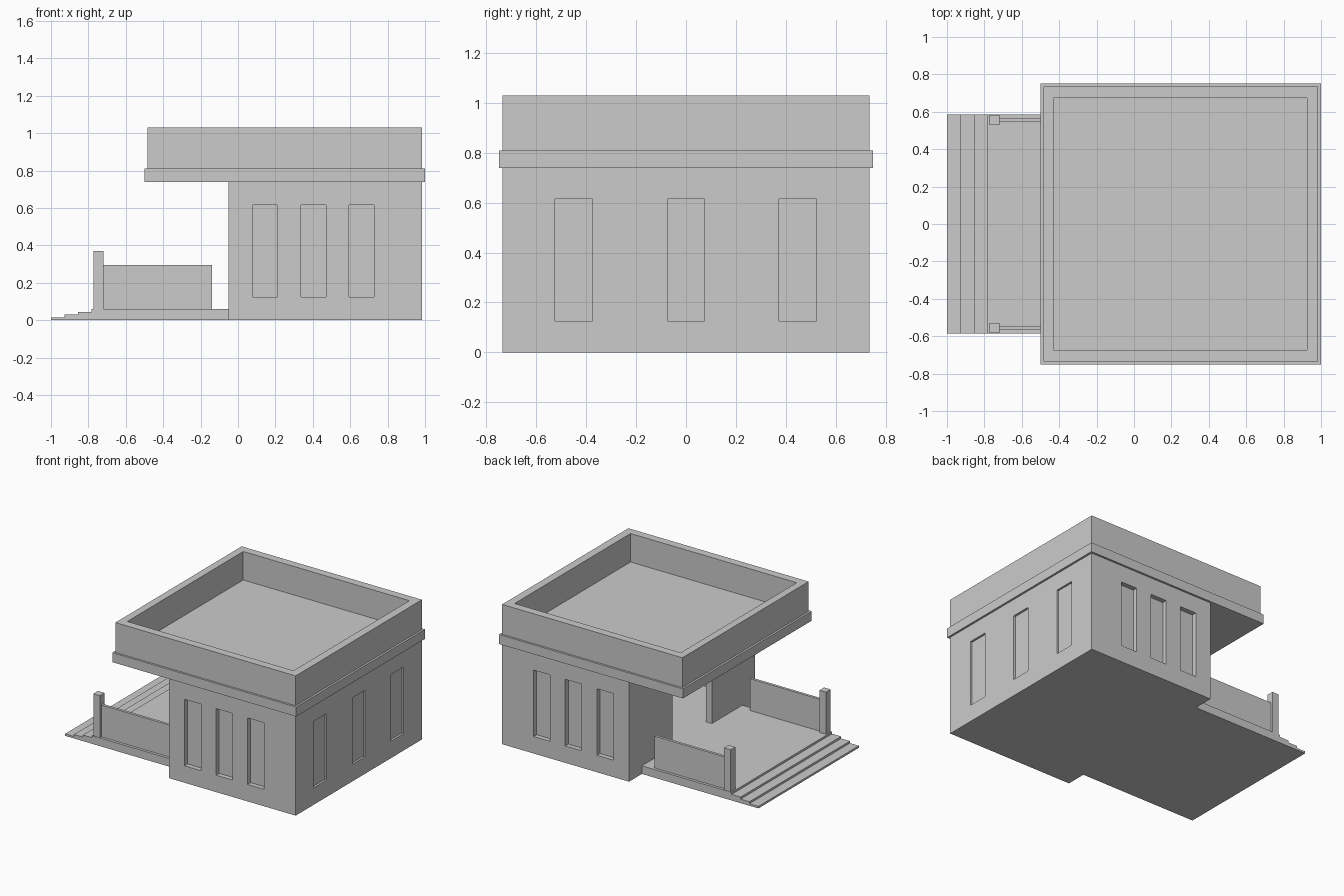
import bpy

if "Cube" in bpy.data.objects:
    bpy.data.objects.remove(bpy.data.objects["Cube"])


def box(name, x0, x1, y0, y1, z0, z1):
    """Axis-aligned box from its limits."""
    bpy.ops.mesh.primitive_cube_add(size=1, location=((x0 + x1) / 2, (y0 + y1) / 2, (z0 + z1) / 2))
    ob = bpy.context.object
    ob.name = name
    ob.scale = (x1 - x0, y1 - y0, z1 - z0)
    bpy.ops.object.transform_apply(location=False, rotation=False, scale=True)
    return ob


def carve(target, *limits):
    """Cut a box-shaped opening out of target."""
    cutter = box("cutter", *limits)
    cutter.hide_render = True
    mod = target.modifiers.new("opening", "BOOLEAN")
    mod.operation, mod.solver, mod.object = "DIFFERENCE", "EXACT", cutter
    bpy.context.view_layer.objects.active = target
    bpy.ops.object.modifier_apply(modifier=mod.name)
    bpy.data.objects.remove(cutter)


# Building with a hollow room and a doorway onto the porch
walls = box("walls", -0.05, 0.985, -0.735, 0.735, 0, 0.74)
carve(walls, 0.0, 0.935, -0.685, 0.685, 0.06, 0.70)
carve(walls, -0.2, 0.05, -0.23, 0.23, 0.06, 0.62)

# Recessed windows on both long sides and the rear
Z0, Z1 = 0.125, 0.615
for x in (0.145, 0.403, 0.66):
    carve(walls, x - 0.067, x + 0.067, -0.9, -0.70, Z0, Z1)
    carve(walls, x - 0.067, x + 0.067, 0.70, 0.9, Z0, Z1)
for y in (-0.45, 0, 0.448):
    carve(walls, 0.97, 1.1, y - 0.075, y + 0.075, Z0, Z1)

# Overhanging roof: cornice band and hollow parapet
box("cornice", -0.5, 1.0, -0.75, 0.75, 0.74, 0.81)
parapet = box("parapet", -0.485, 0.985, -0.735, 0.735, 0.81, 1.03)
carve(parapet, -0.43, 0.925, -0.675, 0.675, 0.82, 1.2)

# Porch deck with shallow steps
for i, x in enumerate((-1.0, -0.927, -0.855)):
    box(f"step_{i + 1}", x, x + 0.073, -0.585, 0.585, 0, 0.015 * (i + 1))
box("porch_deck", -0.782, -0.05, -0.585, 0.585, 0, 0.06)

# Porch side panels and posts
for side, s in (("front", -1), ("back", 1)):
    y = s * 0.555
    box(f"{side}_railing", -0.72, -0.14, y - 0.01, y + 0.01, 0.06, 0.295)
    box(f"{side}_post", -0.772, -0.718, y - 0.027, y + 0.027, 0.06, 0.37)
